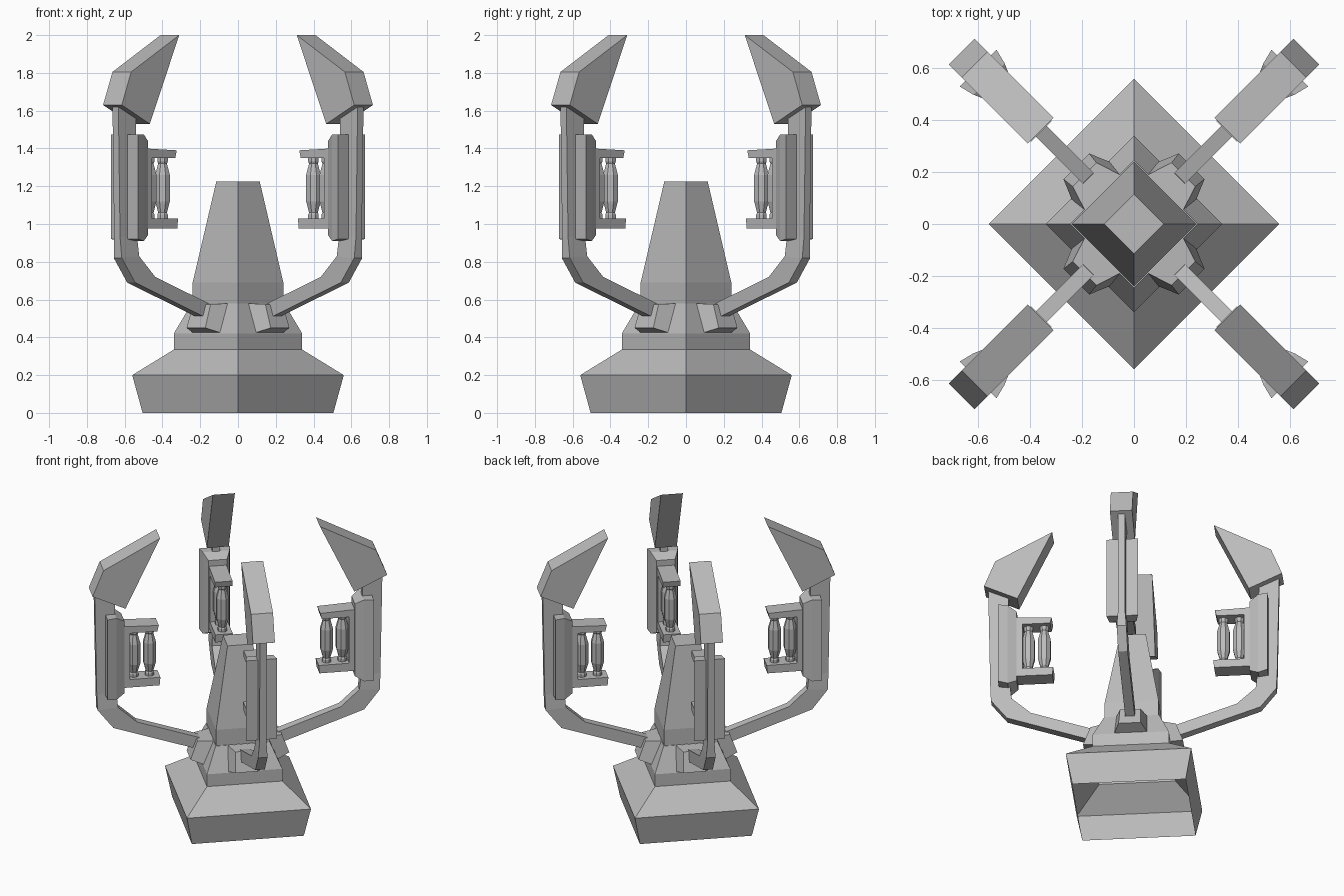
import bpy, bmesh, math

if "Cube" in bpy.data.objects:
    bpy.data.objects.remove(bpy.data.objects["Cube"], do_unlink=True)

GREY = (0.5, 0.5, 0.5, 1.0)
metal = bpy.data.materials.new("grey_metal")
metal.use_nodes = True
metal.diffuse_color = GREY
metal.node_tree.nodes["Principled BSDF"].inputs["Base Color"].default_value = GREY


def loft(name, rings, cap_start=True, cap_end=True):
    """Mesh skinned over rings that share a point count."""
    bm = bmesh.new()
    loops = [[bm.verts.new(p) for p in ring] for ring in rings]
    n = len(loops[0])
    for a, b in zip(loops, loops[1:]):
        for i in range(n):
            j = (i + 1) % n
            bm.faces.new((a[i], a[j], b[j], b[i]))
    if cap_start:
        bm.faces.new(loops[0][::-1])
    if cap_end:
        bm.faces.new(loops[-1])
    bmesh.ops.recalc_face_normals(bm, faces=bm.faces[:])
    mesh = bpy.data.meshes.new(name)
    bm.to_mesh(mesh)
    bm.free()
    mesh.materials.append(metal)
    return mesh


def lathe(name, profile, sides, u=0.0, phase=0.0, **caps):
    """Stack of polygons given as (radius, height)."""
    turns = [phase + math.tau * i / sides for i in range(sides)]
    return loft(name, [[(u + r * math.cos(t), r * math.sin(t), z) for t in turns]
                       for r, z in profile], **caps)


def plate(name, outline, half):
    """Side outline in (out, up) given thickness across the arm."""
    return loft(name, [[(u, v, z) for u, z in outline] for v in (-half, half)])


def frustum(name, sections):
    """Sections across the arm: (out_low, z_low, half_low, out_high, z_high, half_high)."""
    return loft(name, [[(u0, -w0, z0), (u0, w0, z0), (u1, w1, z1), (u1, -w1, z1)]
                       for u0, z0, w0, u1, z1, w1 in sections])


def place(name, mesh, angle=0.0):
    obj = bpy.data.objects.new(name, mesh)
    obj.rotation_euler.z = angle
    bpy.context.collection.objects.link(obj)


# Square pedestal, open underneath, and the tapering core
place("pedestal", lathe("pedestal", [(0.505, 0), (0.56, 0.2), (0.34, 0.335), (0.34, 0.42),
                                     (0.245, 0.58)], 4, cap_start=False))
place("core", lathe("core", [(0.24, 0.57), (0.24, 0.69), (0.115, 1.225)], 4))

# Arm: inner and outer edge of each station, from socket up to claw
arm_stations = [
    (0.25, 0.58, 0.03, 0.23, 0.49, 0.03),
    (0.65, 0.72, 0.03, 0.80, 0.69, 0.03),
    (0.77, 0.83, 0.03, 0.90, 0.82, 0.03),
    (0.78, 0.93, 0.025, 0.905, 0.93, 0.022),
    (0.79, 1.58, 0.025, 0.918, 1.64, 0.022),
]

# Coil spindle shape
coil = [(0.03, 1.02), (0.03, 1.05), (0.025, 1.06), (0.042, 1.12), (0.042, 1.26),
        (0.025, 1.32), (0.03, 1.33), (0.03, 1.36)]

parts = {
    "socket": frustum("socket", [(0.22, 0.42, 0.11, 0.16, 0.58, 0.10),
                                 (0.315, 0.45, 0.07, 0.27, 0.575, 0.065)]),
    "arm": frustum("arm", arm_stations),
    "claw": plate("claw", [(0.51, 2.0), (0.87, 1.805), (0.94, 1.63), (0.73, 1.53)], 0.07),
    "back_panel": frustum("back_panel", [(0.85, 0.92, 0.1, 0.85, 1.475, 0.1),
                                         (0.79, 0.91, 0.085, 0.79, 1.475, 0.085),
                                         (0.735, 0.94, 0.06, 0.735, 1.44, 0.06)]),
    "coil_frame": plate("coil_frame", [
        (0.75, 0.975), (0.51, 0.975), (0.505, 1.03), (0.70, 1.03),
        (0.70, 1.35), (0.525, 1.35), (0.515, 1.39), (0.75, 1.4)], 0.056),
    "inner_coil": lathe("inner_coil", coil, 8, u=0.565, phase=math.pi / 8),
    "outer_coil": lathe("outer_coil", coil, 8, u=0.665, phase=math.pi / 8),
}

# Repeat the arm assembly on the four diagonals
corners = ["back_left", "back_right", "front_right", "front_left"]
for i, corner in enumerate(corners):
    for part, mesh in parts.items():
        place(f"{corner}_{part}", mesh, math.radians(45 + 90 * i))
